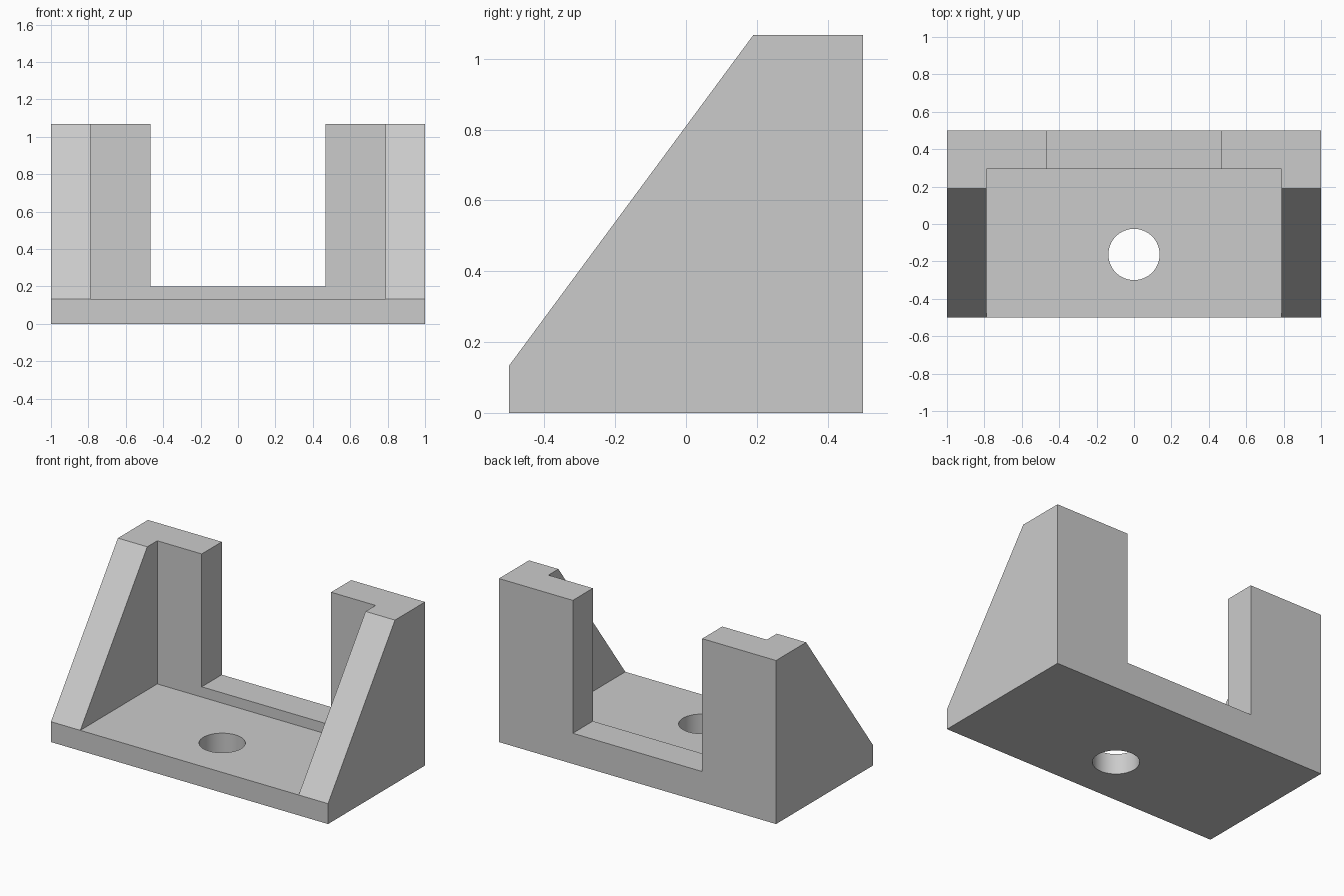
import bpy, bmesh, math
from mathutils import Matrix, Vector

if "Cube" in bpy.data.objects:
    bpy.data.objects.remove(bpy.data.objects["Cube"], do_unlink=True)

WIDTH, DEPTH, HEIGHT = 2.0, 1.0, 1.067
PLATE = 0.133          # base plate thickness, also the foot of the slopes
SILL = 0.2             # height of the back wall inside the notch
WALL_Y = 0.293         # front face of the back wall
POCKET_X, NOTCH_X = 0.788, 0.467
TOP_Y = 0.19           # where the sloping ribs meet the top

grey = bpy.data.materials.new("plain grey")
grey.use_nodes = True
colour = (0.6, 0.6, 0.6, 1)
grey.diffuse_color = colour
grey.node_tree.nodes["Principled BSDF"].inputs["Base Color"].default_value = colour


def make_object(name, bm):
    bmesh.ops.recalc_face_normals(bm, faces=bm.faces)
    mesh = bpy.data.meshes.new(name)
    bm.to_mesh(mesh)
    bm.free()
    mesh.materials.append(grey)
    obj = bpy.data.objects.new(name, mesh)
    bpy.context.collection.objects.link(obj)
    return obj


def prism(name, profile, half_width):
    """Extrude a (y, z) profile along x, centred on x = 0."""
    bm = bmesh.new()
    face = bm.faces.new([bm.verts.new((-half_width, y, z)) for y, z in profile])
    new = bmesh.ops.extrude_face_region(bm, geom=[face])["geom"]
    verts = [v for v in new if isinstance(v, bmesh.types.BMVert)]
    bmesh.ops.translate(bm, verts=verts, vec=Vector((2 * half_width, 0, 0)))
    return make_object(name, bm)


def rect(y0, y1, z0, z1):
    return [(y0, z0), (y1, z0), (y1, z1), (y0, z1)]


# Bracket body from its side profile
half = DEPTH / 2
bracket = prism("bracket", [(-half, 0), (half, 0), (half, HEIGHT),
                            (TOP_Y, HEIGHT), (-half, PLATE)], WIDTH / 2)

# Pocket between the ribs, notch through the back wall, bolt hole
pocket = prism("pocket_cutter", rect(-1, WALL_Y, PLATE, 2), POCKET_X)
notch = prism("notch_cutter", rect(0, 1, SILL, 2), NOTCH_X)
bm = bmesh.new()
bmesh.ops.create_cone(bm, cap_ends=True, segments=64, radius1=0.137, radius2=0.137,
                      depth=1, matrix=Matrix.Translation((0, -0.163, 0)))
hole = make_object("bolt_hole_cutter", bm)

# Cut the body, then discard the cutters
bpy.ops.object.select_all(action="DESELECT")
bracket.select_set(True)
bpy.context.view_layer.objects.active = bracket
for cutter in (pocket, notch, hole):
    cut = bracket.modifiers.new(cutter.name, "BOOLEAN")
    cut.operation, cut.solver, cut.object = "DIFFERENCE", "EXACT", cutter
    bpy.ops.object.modifier_apply(modifier=cut.name)
    bpy.data.objects.remove(cutter, do_unlink=True)

bpy.ops.object.shade_smooth_by_angle(angle=math.radians(30))
